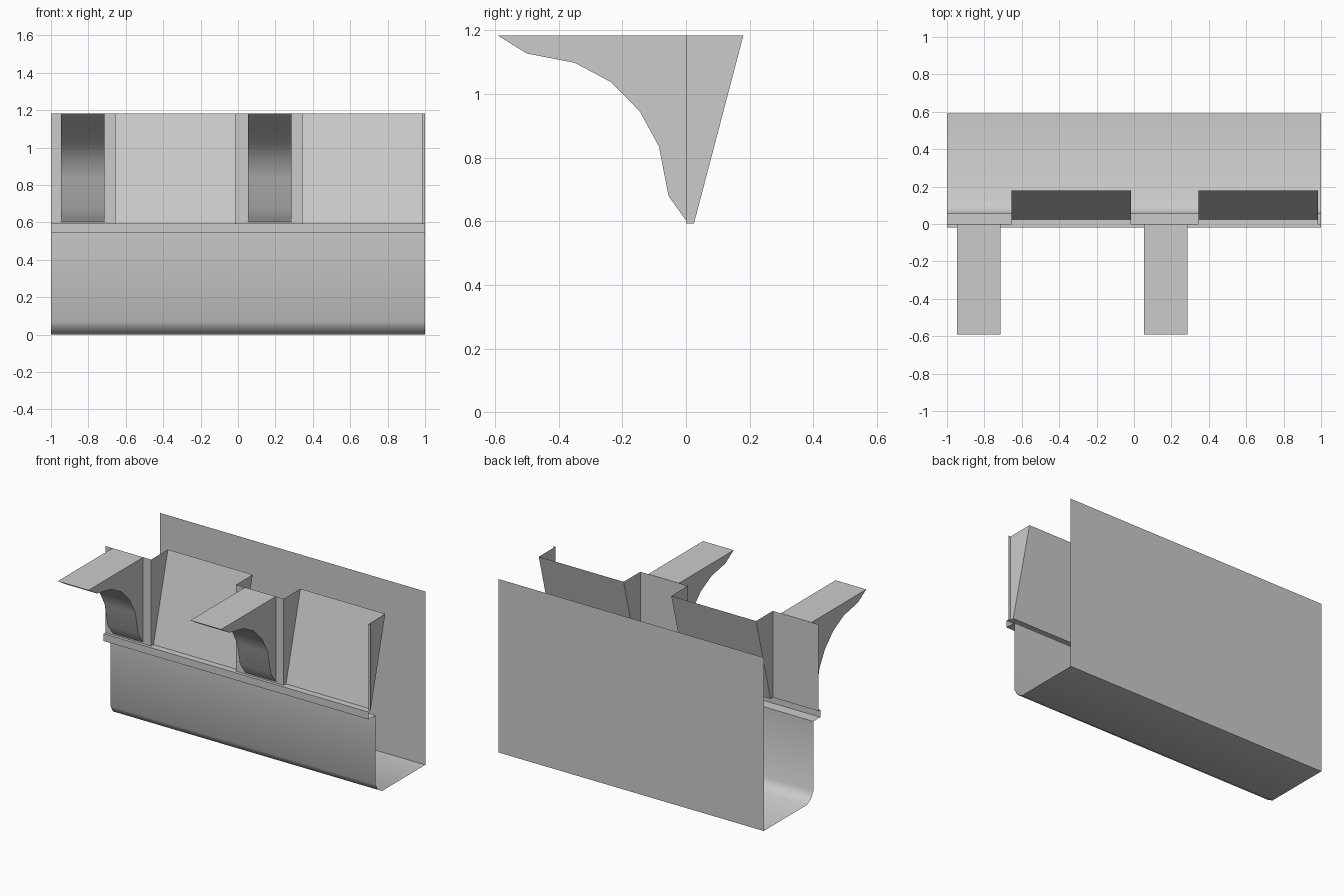
import bpy, bmesh
from math import radians

if "Cube" in bpy.data.objects:
    bpy.data.objects.remove(bpy.data.objects["Cube"])

TOP, LEDGE = 1.183, 0.593


def extrude(name, profile, x0, x1, cap_extra=None):
    """Sweep an open (y, z) profile from x0 to x1; optionally close both ends."""
    bm = bmesh.new()
    a = [bm.verts.new((x0, y, z)) for y, z in profile]
    b = [bm.verts.new((x1, y, z)) for y, z in profile]
    for i in range(len(profile) - 1):
        bm.faces.new((a[i], b[i], b[i + 1], a[i + 1]))
    if cap_extra is not None:
        ea = [bm.verts.new((x0, y, z)) for y, z in cap_extra]
        eb = [bm.verts.new((x1, y, z)) for y, z in cap_extra]
        bm.faces.new(a + ea)
        bm.faces.new((b + eb)[::-1])
    me = bpy.data.meshes.new(name)
    bm.to_mesh(me)
    bm.free()
    ob = bpy.data.objects.new(name, me)
    bpy.context.collection.objects.link(ob)
    bpy.ops.object.select_all(action='DESELECT')
    ob.select_set(True)
    bpy.context.view_layer.objects.active = ob
    bpy.ops.object.shade_smooth_by_angle(angle=radians(40))
    return ob


# Open trough: back wall, bottom, rounded front edge, front wall and ledge
extrude("trough", [(0.59, TOP), (0.59, 0), (0.125, 0), (0.08, 0.025),
                   (0.055, 0.07), (0.055, 0.543), (-0.02, 0.543),
                   (-0.02, LEDGE), (0, LEDGE)], -1, 1)

# Upright wall strips between the recesses
for i, (x0, x1) in enumerate([(-1, -0.655), (-0.015, 0.345), (0.985, 1)]):
    extrude(f"wall_strip_{i + 1}", [(0, LEDGE), (0, TOP)], x0, x1)

# Curved bracket, bottom to tip and back along the top
bracket = [(0, 0.603), (-0.055, 0.68), (-0.085, 0.835), (-0.145, 0.945),
           (-0.235, 1.037), (-0.35, 1.098), (-0.5, 1.127), (-0.59, TOP),
           (0, TOP)]
# Leaning recess panel with its sill; the side cheeks close the ends
recess = [(0, LEDGE), (0.025, LEDGE), (0.18, TOP)]

for i, x in enumerate((-1, 0)):
    extrude(f"bracket_{i + 1}", bracket, x + 0.053, x + 0.285, cap_extra=[])
    extrude(f"recess_panel_{i + 1}", recess, x + 0.345, x + 0.985,
            cap_extra=[(0, TOP)])
